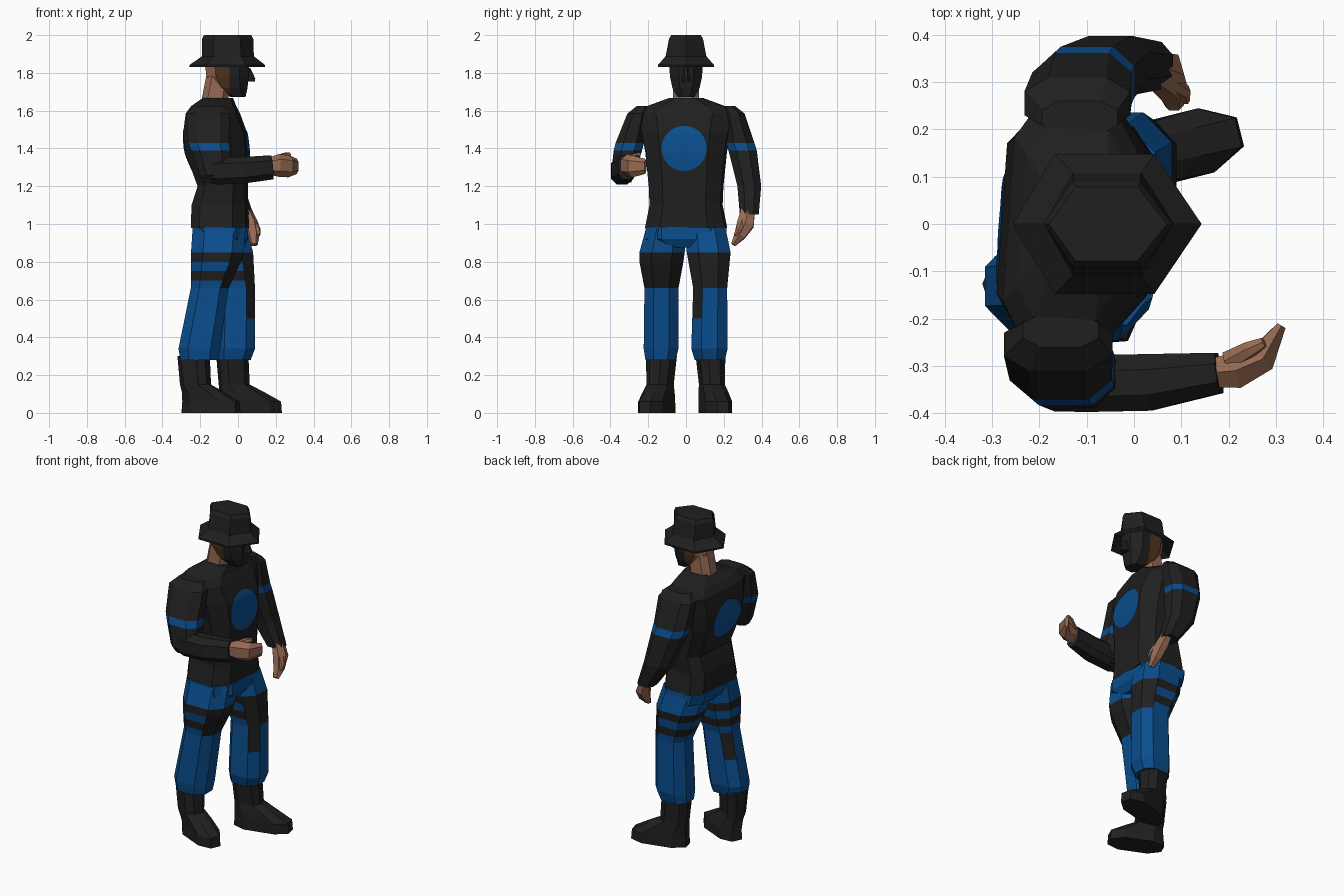
import bpy, bmesh, math
from mathutils import Vector
from mathutils.bvhtree import BVHTree

if "Cube" in bpy.data.objects:
    bpy.data.objects.remove(bpy.data.objects["Cube"])


def material(name, rgb):
    m = bpy.data.materials.new(name)
    m.diffuse_color = (*rgb, 1)
    m.use_nodes = True
    m.node_tree.nodes["Principled BSDF"].inputs["Base Color"].default_value = m.diffuse_color
    return m


BLACK = material("black cloth", (0.014, 0.014, 0.014))
BLUE = material("blue cloth", (0.003, 0.075, 0.27))
SKIN = material("skin", (0.31, 0.145, 0.085))
HAIR = material("brown hair", (0.075, 0.033, 0.013))
MATS = [BLACK, BLUE, SKIN, HAIR]
K, B, S, H = range(4)

OCT = [(1, .45), (.55, 1), (-.55, 1), (-1, .45), (-1, -.45), (-.55, -1), (.55, -1), (1, -.45)]
BOXY = [(1, .6), (.55, 1), (-.65, 1), (-1, .7), (-1, -.7), (-.65, -1), (.55, -1), (1, -.6)]
HEX = [(1, 0), (.5, 1), (-.55, 1), (-1, 0), (-.55, -1), (.5, -1)]


def finish(name, bm, rule):
    bmesh.ops.recalc_face_normals(bm, faces=bm.faces[:])
    bm.normal_update()
    for f in bm.faces:
        f.material_index = rule(f.calc_center_median(), f.normal) if callable(rule) else rule
    me = bpy.data.meshes.new(name)
    bm.to_mesh(me)
    bm.free()
    for m in MATS:
        me.materials.append(m)
    ob = bpy.data.objects.new(name, me)
    bpy.context.collection.objects.link(ob)
    return ob


def skin_rings(rings):
    bm = bmesh.new()
    loops = [[bm.verts.new(p) for p in r] for r in rings]
    n = len(loops[0])
    for a, b in zip(loops, loops[1:]):
        for i in range(n):
            bm.faces.new((a[i], a[(i + 1) % n], b[(i + 1) % n], b[i]))
    bm.faces.new(loops[0][::-1])
    bm.faces.new(loops[-1])
    return bm


def stack(name, rings, rule, shape=OCT, yaw=0, split_x=None):
    """Level rings (z, centre x, centre y, half depth x, half width y)."""
    c, s = math.cos(math.radians(yaw)), math.sin(math.radians(yaw))
    bm = skin_rings([[(cx + c * u * rx - s * v * ry, cy + s * u * rx + c * v * ry, z)
                      for u, v in shape] for z, cx, cy, rx, ry in rings])
    if split_x is not None:
        bmesh.ops.bisect_plane(bm, geom=bm.verts[:] + bm.edges[:] + bm.faces[:],
                               plane_co=(split_x, 0, 0), plane_no=(1, 0, 0))
    return finish(name, bm, rule)


def tube(name, path, rule, shape=OCT):
    """Rings square to a path of (x, y, z, half height, half width)."""
    pts = [Vector(p[:3]) for p in path]
    rings = []
    for i, p in enumerate(path):
        t = (pts[min(i + 1, len(pts) - 1)] - pts[max(i - 1, 0)]).normalized()
        v = Vector((0, 1, 0))
        v = (v - t * v.dot(t)).normalized()
        w = v.cross(t)
        rings.append([pts[i] + w * a * p[3] + v * b * p[4] for a, b in shape])
    return finish(name, skin_rings(rings), rule)


# Torso
torso = stack("shirt", [
    (.98, -.095, 0, .145, .212), (1.10, -.095, 0, .142, .188), (1.20, -.08, 0, .125, .193),
    (1.38, -.11, 0, .16, .21), (1.48, -.12, 0, .16, .228), (1.585, -.132, 0, .133, .25),
    (1.625, -.128, 0, .11, .2), (1.668, -.105, 0, .075, .085)], K, shape=BOXY, yaw=-4)


# Round chest and back patches, laid onto the shirt
def patch(name, side):
    me = torso.data
    tree = BVHTree.FromPolygons([v.co for v in me.vertices], [p.vertices for p in me.polygons])

    def on_shirt(y, z):
        hit = tree.ray_cast(Vector((side, y, z)), Vector((-side, 0, 0)))[0]
        return hit + Vector((side * .006, 0, 0))
    bm = bmesh.new()
    n = 24
    prev = [bm.verts.new(on_shirt(-.01, 1.4))] * n
    for k in range(1, 7):
        r = .12 * k / 6
        cur = [bm.verts.new(on_shirt(r * math.cos(i * math.tau / n) - .01, 1.4 + r * math.sin(i * math.tau / n)))
               for i in range(n)]
        for i in range(n):
            j = (i + 1) % n
            quad = (prev[i], cur[i], cur[j]) if k == 1 else (prev[i], cur[i], cur[j], prev[j])
            bm.faces.new(quad if side > 0 else quad[::-1])
        prev = cur
    bm.normal_update()
    finish(name, bm, B)


patch("chest_patch", 1)
patch("back_patch", -1)

# Pelvis and trouser legs
stack("trouser_seat", [(.875, -.075, 0, .1, .13), (.92, -.085, 0, .138, .215),
                       (.985, -.095, 0, .146, .214)], B, shape=BOXY)


def leg_rule(side):
    def rule(c, n):
        front = n.x > .3
        if .80 < c.z < .85 or .70 < c.z < .75:
            return K
        if front and .66 < c.z < .85:
            return K
        if .5 < c.z < .65 and n.y * side < -.3 and n.x * side > .3:
            return K
        return B
    return rule


def leg(name, side, keys):
    # keys: (z, x centre, half depth, y centre, half width), filled in at the band heights
    rings = []
    for z in (.98, .93, .85, .80, .75, .70, .66, .64, .50, .34, .28):
        for a, b in zip(keys, keys[1:]):
            if b[0] <= z <= a[0]:
                t = (a[0] - z) / (a[0] - b[0])
                x, rx, y, ry = [p + (q - p) * t for p, q in zip(a[1:], b[1:])]
                rings.append((z, x, side * y, rx, ry))
                break
    stack(name, rings, leg_rule(side))


leg("left_trouser_leg", 1, [(.98, -.09, .135, .105, .104), (.85, -.055, .135, .12, .116),
                            (.66, -.01, .1, .128, .09), (.34, -.015, .105, .124, .096), (.28, -.025, .092, .126, .08)])
leg("right_trouser_leg", -1, [(.98, -.1, .14, .105, .106), (.83, -.11, .14, .13, .122),
                              (.66, -.15, .1, .13, .09), (.34, -.205, .11, .132, .092), (.28, -.205, .1, .135, .08)])


# Boots
def boot(name, side, dx, long, yaw):
    stack(name, [(0, .065 * long + dx, side * .155, .165 * long, .07),
                 (.06, .065 * long + dx, side * .155, .16 * long, .07),
                 (.11, .02 + dx, side * .145, .115 * long, .066),
                 (.15, -.02 + dx, side * .137, .078, .06),
                 (.30, -.03 + dx, side * .13, .08, .07)], K, yaw=yaw)


boot("left_boot", 1, 0, 1, 14)
boot("right_boot", -1, -.205, .95, -24)


# Arms
def sleeve_rule(c, n):
    return B if 1.385 < c.z < 1.43 and abs(n.z) < .9 else K


stack("right_upper_sleeve", [
    (1.625, -.155, -.225, .08, .035), (1.585, -.16, -.255, .115, .055), (1.43, -.155, -.297, .108, .075),
    (1.388, -.145, -.308, .103, .075), (1.26, -.12, -.335, .085, .062), (1.22, -.12, -.33, .07, .04)], sleeve_rule)
tube("right_forearm", [(-.19, -.33, 1.275, .045, .04), (-.12, -.338, 1.28, .072, .06),
                       (.03, -.335, 1.285, .07, .06), (.18, -.315, 1.30, .064, .043)], K)
stack("left_sleeve", [
    (1.625, -.115, .225, .08, .035), (1.585, -.12, .255, .112, .055), (1.43, -.11, .287, .105, .075),
    (1.388, -.1, .3, .1, .075), (1.2, -.05, .335, .082, .063), (1.05, .03, .335, .052, .05)], sleeve_rule)

# Hands
tube("right_hand", [(.165, -.315, 1.305, .045, .03), (.215, -.31, 1.31, .06, .038),
                    (.27, -.285, 1.305, .058, .03), (.312, -.215, 1.305, .04, .01)], S, HEX)
tube("right_thumb", [(.2, -.29, 1.335, .02, .02), (.245, -.265, 1.36, .018, .016), (.275, -.25, 1.37, .01, .01)], S, HEX)
tube("left_hand", [(.04, .33, 1.075, .03, .035), (.07, .315, 1.0, .038, .045),
                   (.08, .285, .94, .035, .03), (.085, .25, .89, .02, .012)], S, HEX)
tube("left_thumb", [(.075, .3, 1.02, .018, .018), (.105, .28, .97, .016, .014), (.11, .26, .94, .008, .008)], S, HEX)


# Neck and masked head
def head_rule(c, n):
    if c.x > -.045:
        return K
    return S if n.x < -.4 else H


stack("neck", [(1.60, -.12, 0, .08, .105), (1.672, -.12, 0, .07, .068), (1.8, -.095, 0, .07, .068)], S)
stack("head", [(1.672, .0, 0, .04, .045), (1.72, -.035, 0, .085, .072), (1.78, -.055, 0, .112, .085),
               (1.88, -.06, 0, .12, .09)], head_rule, split_x=-.045)
stack("nose", [(1.755, .055, 0, .034, .022), (1.77, .058, 0, .034, .02), (1.825, .05, 0, .015, .012)], K)

# Brimmed hat
stack("hat", [(1.875, -.058, 0, .12, .09), (1.832, -.057, 0, .2, .148), (1.842, -.057, 0, .2, .148),
              (1.888, -.053, 0, .137, .108), (1.98, -.055, 0, .136, .09), (2.0, -.055, 0, .125, .078)], K, HEX)
